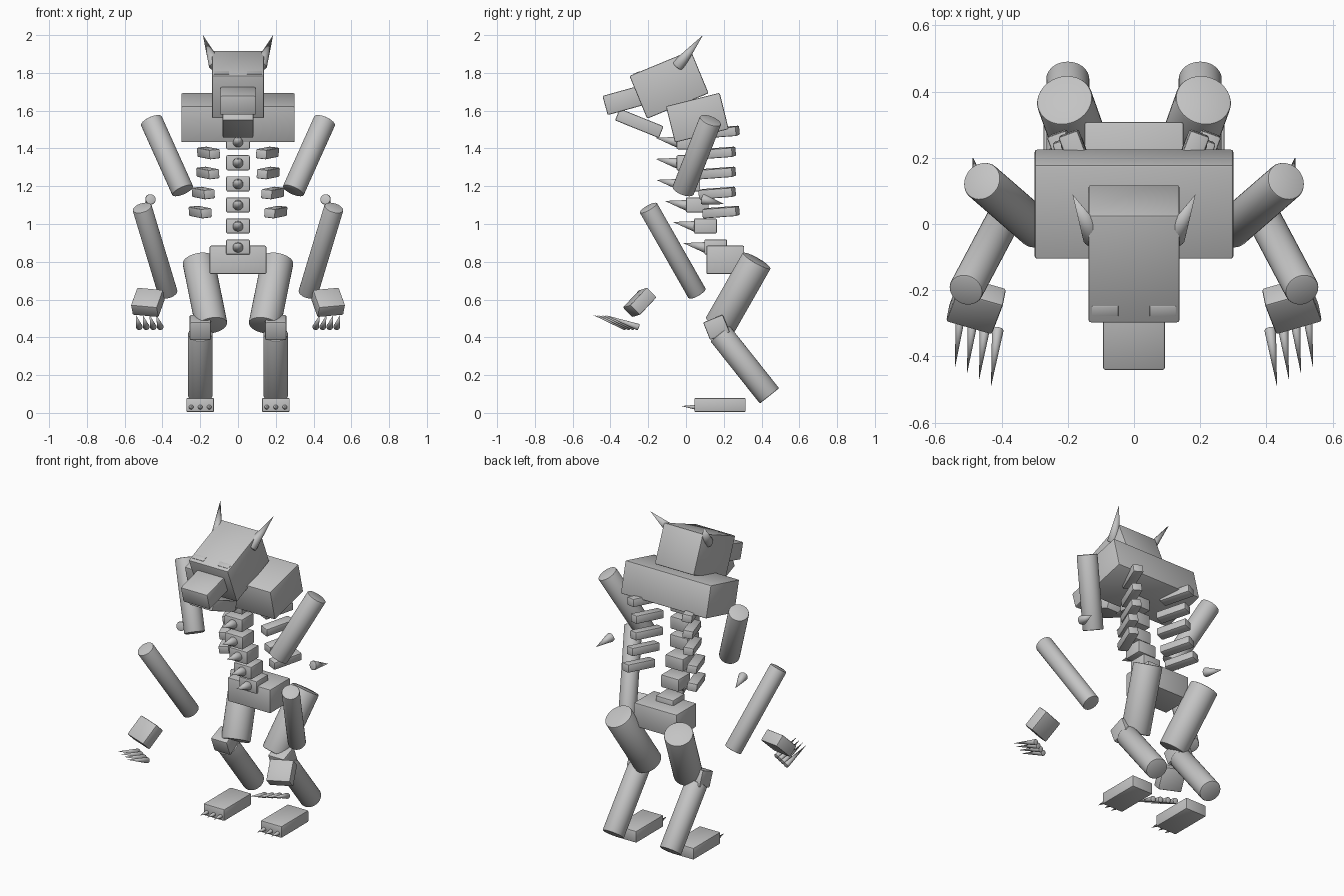
import bpy, bmesh, math
from mathutils import Vector, Euler, Matrix

if "Cube" in bpy.data.objects:
    bpy.data.objects.remove(bpy.data.objects["Cube"])

grey = bpy.data.materials.new("plain grey")
grey.diffuse_color = (0.55, 0.55, 0.55, 1)
grey.use_nodes = True
grey.node_tree.nodes["Principled BSDF"].inputs["Base Color"].default_value = grey.diffuse_color


def finish(name, bm, bevel):
    """Turn a bmesh into an object with softened edges."""
    sharp = [e for e in bm.edges if len(e.link_faces) == 2
             and e.calc_face_angle() > math.radians(60)]
    if bevel:
        bmesh.ops.bevel(bm, geom=sharp, offset=bevel, segments=2,
                        profile=0.5, affect='EDGES', clamp_overlap=True)
    bmesh.ops.recalc_face_normals(bm, faces=bm.faces)
    mesh = bpy.data.meshes.new(name)
    bm.to_mesh(mesh)
    bm.free()
    mesh.materials.append(grey)
    ob = bpy.data.objects.new(name, mesh)
    bpy.context.collection.objects.link(ob)
    bpy.ops.object.select_all(action='DESELECT')
    ob.select_set(True)
    bpy.context.view_layer.objects.active = ob
    bpy.ops.object.shade_smooth_by_angle(angle=math.radians(35))
    return ob


def box(name, centre, size, rot=(0, 0, 0), bevel=0.007):
    bm = bmesh.new()
    bmesh.ops.create_cube(bm, size=1)
    bmesh.ops.scale(bm, vec=size, verts=bm.verts)
    finish(name, bm, bevel).matrix_world = (
        Matrix.Translation(centre)
        @ Euler([math.radians(a) for a in rot]).to_matrix().to_4x4())


def rod(name, start, end, r1, r2=None, bevel=0.006, sides=32):
    """Cylinder from start to end, or a cone when r2 is 0."""
    a, b = Vector(start), Vector(end)
    bm = bmesh.new()
    bmesh.ops.create_cone(bm, cap_ends=True, segments=sides, radius1=r1,
                          radius2=r1 if r2 is None else r2,
                          depth=(b - a).length)
    if r2 == 0:
        bmesh.ops.remove_doubles(bm, verts=bm.verts, dist=1e-5)
    finish(name, bm, bevel).matrix_world = (
        Matrix.Translation((a + b) / 2)
        @ (b - a).to_track_quat('Z', 'Y').to_matrix().to_4x4())


def spike(name, start, end, r):
    rod(name, start, end, r, 0, bevel=r * 0.3, sides=20)


# Head, snout and open jaw
box("head", (0, -0.09, 1.738), (0.275, 0.352, 0.245), (22.5, 0, 0))
box("snout", (0, -0.332, 1.654), (0.187, 0.2, 0.105), (15.5, 0, 0))
box("jaw", (0, -0.247, 1.533), (0.163, 0.25, 0.067), (-22, 0, 0))

# Torso
box("chest", (0, 0.06, 1.563), (0.6, 0.293, 0.198), (14, 0, 0))
box("pelvis", (0, 0.208, 0.81), (0.3, 0.2, 0.15))

# Curved spine with a forward spike on each vertebra
for i, y in enumerate((0.157, 0.103, 0.06, 0.015, 0.01, 0.01)):
    z = 0.878 + 0.1115 * i
    box(f"vertebra_{i + 1}", (0, y, z), (0.125, 0.12, 0.08))
    spike(f"vertebra_spike_{i + 1}", (0, y - 0.05, z - 0.003),
          (0, y - 0.172, z + 0.021), 0.03)

for side, s in (("left", -1), ("right", 1)):
    # Ears and slit eyes
    spike(f"ear_{side}", (s * 0.118, -0.045, 1.835),
          (s * 0.186, 0.09, 2.0), 0.036)
    box(f"eye_{side}", (s * 0.087, -0.262, 1.797), (0.08, 0.034, 0.009),
        (22.5, 0, 0), bevel=0.002)

    # Ribs
    for i, (x, y, z) in enumerate(((0.165, 0.185, 1.487), (0.156, 0.165, 1.376),
                                   (0.16, 0.165, 1.27), (0.184, 0.165, 1.164),
                                   (0.2, 0.185, 1.063))):
        box(f"rib_{side}_{i + 1}", (s * x, y, z), (0.062, 0.192, 0.05),
            (4, s * 6, s * -20))

    # Arms
    rod(f"upper_arm_{side}", (s * 0.46, 0.13, 1.549),
        (s * 0.292, -0.016, 1.175), 0.06)
    spike(f"elbow_spike_{side}", (s * 0.462, 0.085, 1.132),
          (s * 0.487, 0.203, 1.105), 0.03)
    rod(f"forearm_{side}", (s * 0.508, -0.2, 1.087),
        (s * 0.37, 0.06, 0.63), 0.052)
    box(f"hand_{side}", (s * 0.477, -0.245, 0.585), (0.145, 0.135, 0.075),
        (45, s * -5, s * 16))
    for i in range(4):
        spike(f"finger_claw_{side}_{i + 1}",
              (s * (0.522 - 0.037 * i), -0.25 - 0.022 * i, 0.453),
              (s * (0.54 - 0.036 * i), -0.43 - 0.0205 * i, 0.518), 0.018)

    # Legs
    rod(f"thigh_{side}", (s * 0.21, 0.375, 0.807),
        (s * 0.14, 0.178, 0.461), 0.085)
    box(f"knee_{side}", (s * 0.2, 0.161, 0.453), (0.112, 0.112, 0.1),
        (22, 0, 0))
    rod(f"shin_{side}", (s * 0.2, 0.18, 0.42), (s * 0.2, 0.442, 0.09), 0.065)
    box(f"foot_{side}", (s * 0.2, 0.18, 0.042), (0.147, 0.272, 0.074))
    for i in (-1, 0, 1):
        spike(f"toe_claw_{side}_{i + 2}", (s * 0.2 + i * 0.048, 0.055, 0.03),
              (s * 0.2 + i * 0.048, -0.025, 0.036), 0.014)
